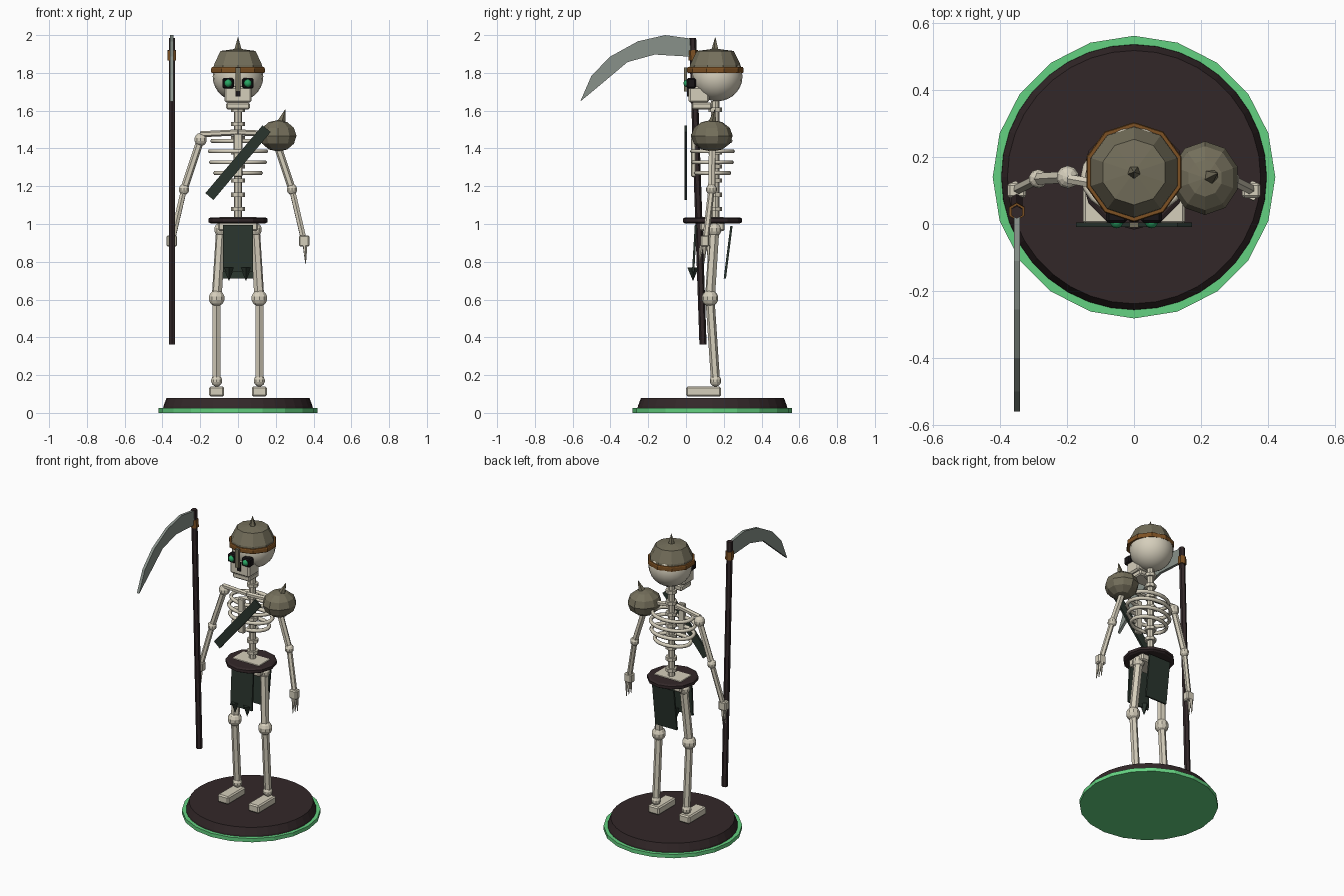
import bpy, bmesh, math
from mathutils import Vector, Matrix

cube = bpy.data.objects.get("Cube")
if cube:
    bpy.data.objects.remove(cube)


def material(name, *rgb):
    color = [(c / 255) ** 2.2 for c in rgb] + [1]
    m = bpy.data.materials.new(name)
    m.use_nodes = True
    m.diffuse_color = color
    m.node_tree.nodes["Principled BSDF"].inputs["Base Color"].default_value = color
    return m


BONE = material("bone", 212, 205, 186)
DARK = material("dark_wood", 54, 44, 45)
GREEN = material("glow_green", 100, 208, 128)
METAL = material("dull_metal", 116, 111, 92)
BRONZE = material("bronze", 124, 82, 40)
CLOTH = material("dark_cloth", 46, 56, 49)
STEEL = material("steel", 135, 144, 137)
BLACK = material("socket_black", 30, 27, 29)
EYE = material("eye_green", 45, 165, 100)


def finish(name, bm, mat, smooth=False):
    bmesh.ops.recalc_face_normals(bm, faces=bm.faces[:])
    me = bpy.data.meshes.new(name)
    bm.to_mesh(me)
    bm.free()
    me.materials.append(mat)
    for p in me.polygons:
        p.use_smooth = smooth
    ob = bpy.data.objects.new(name, me)
    bpy.context.scene.collection.objects.link(ob)
    return ob


def box(name, center, size, mat, bevel=0.0, rot=None):
    bm = bmesh.new()
    bmesh.ops.create_cube(bm, size=1)
    bmesh.ops.scale(bm, vec=size, verts=bm.verts)
    if bevel:
        bmesh.ops.bevel(bm, geom=bm.edges[:], offset=bevel, segments=1, affect='EDGES')
    bm.transform(Matrix.Translation(center) @ (rot or Matrix()))
    return finish(name, bm, mat)


def ball(name, center, radius, mat, seg=10, rings=7, scale=(1, 1, 1), smooth=False):
    bm = bmesh.new()
    bmesh.ops.create_uvsphere(bm, u_segments=seg, v_segments=rings, radius=radius)
    bmesh.ops.scale(bm, vec=scale, verts=bm.verts)
    bm.transform(Matrix.Translation(center))
    return finish(name, bm, mat, smooth)


def rod(name, a, b, r1, mat, r2=None, seg=6):
    # Tapered cylinder running from a to b
    a, b = Vector(a), Vector(b)
    d = b - a
    bm = bmesh.new()
    bmesh.ops.create_cone(bm, cap_ends=True, segments=seg, radius1=r1,
                          radius2=r1 if r2 is None else r2, depth=d.length)
    bm.transform(Matrix.Translation((a + b) / 2) @ d.to_track_quat('Z', 'Y').to_matrix().to_4x4())
    return finish(name, bm, mat)


def lathe(name, profile, center, mat, seg):
    # Closed solid of revolution from (radius, height) pairs
    bm = bmesh.new()
    rings = []
    for r, z in profile:
        rings.append([bm.verts.new((center[0] + r * math.sin(math.tau * i / seg),
                                    center[1] + r * math.cos(math.tau * i / seg), z))
                      for i in range(seg)])
    for lo, hi in zip(rings, rings[1:]):
        for i in range(seg):
            j = (i + 1) % seg
            bm.faces.new((lo[i], lo[j], hi[j], hi[i]))
    bm.faces.new(rings[0])
    bm.faces.new(rings[-1])
    return finish(name, bm, mat)


def rib(name, z, rx, ry, minor=0.012, seg=20, tube=6):
    bm = bmesh.new()
    grid = []
    for i in range(seg):
        a = math.tau * i / seg
        grid.append([bm.verts.new(((rx + minor * math.cos(t)) * math.cos(a),
                                   0.14 + (ry + minor * math.cos(t)) * math.sin(a),
                                   z + minor * math.sin(t)))
                     for t in (math.tau * k / tube for k in range(tube))])
    for i in range(seg):
        n = grid[(i + 1) % seg]
        for k in range(tube):
            m = (k + 1) % tube
            bm.faces.new((grid[i][k], n[k], n[m], grid[i][m]))
    return finish(name, bm, BONE, True)


# Display base
MID = (0, 0.14)
lathe("base_rim", [(0.422, 0), (0.422, 0.025)], MID, GREEN, 20)
lathe("base_disc", [(0.397, 0.02), (0.395, 0.035), (0.378, 0.08)], MID, DARK, 36)

# Legs and arms
for side, s in (("left", 1), ("right", -1)):
    hip, knee, ankle = (s * 0.09, 0.15, 0.97), (s * 0.113, 0.127, 0.607), (s * 0.113, 0.156, 0.17)
    rod(side + "_thigh", hip, knee, 0.027, BONE)
    rod(side + "_shin", knee, ankle, 0.024, BONE)
    ball(side + "_hip_joint", hip, 0.038, BONE)
    ball(side + "_knee", knee, 0.044, BONE)
    ball(side + "_ankle", ankle, 0.031, BONE)
    box(side + "_foot", (s * 0.113, 0.093, 0.113), (0.08, 0.186, 0.052), BONE, 0.008)

    shoulder, elbow, wrist = (s * 0.198, 0.14, 1.447), (s * 0.286, 0.135, 1.183), (s * 0.345, 0.105, 0.93)
    rod(side + "_upper_arm", shoulder, elbow, 0.02, BONE)
    rod(side + "_forearm", elbow, wrist, 0.017, BONE)
    ball(side + "_shoulder", shoulder, 0.035, BONE)
    ball(side + "_elbow", elbow, 0.029, BONE)
    box(side + "_hand", (s * 0.35, 0.1, 0.91), (0.055, 0.045, 0.06), BONE, 0.007)
    for k in (-1, 0, 1):
        rod(side + "_finger", (s * 0.355, 0.1 + k * 0.018, 0.885),
            (s * 0.358, 0.095 + k * 0.025, 0.79), 0.012, BONE, 0.002, 5)
    rod(side + "_collarbone", (s * 0.198, 0.135, 1.475), (0, 0.1, 1.485), 0.016, BONE)

# Torso
rod("spine", (0, 0.155, 0.99), (0, 0.155, 1.65), 0.022, BONE, seg=8)
for i in range(8):
    z = 1.08 + i * 0.075
    rod("vertebra", (0, 0.155, z - 0.011), (0, 0.155, z + 0.011), 0.036, BONE, seg=8)
for z, rx, ry in ((1.44, 0.135, 0.095), (1.385, 0.148, 0.107), (1.327, 0.142, 0.102), (1.27, 0.12, 0.088)):
    rib("rib", z, rx, ry)
box("breastbone", (0, 0.04, 1.365), (0.045, 0.025, 0.23), BONE, 0.005)

# Pelvis, belt and hanging cloths
box("pelvis", (0, 0.14, 1.0), (0.21, 0.13, 0.076), BONE, 0.008)
lathe("belt", [(0.145, 1.003), (0.157, 1.01), (0.157, 1.028), (0.145, 1.035)], MID, DARK, 12)
box("front_cloth", (0, 0.045, 0.87), (0.16, 0.012, 0.25), CLOTH, rot=Matrix.Rotation(-0.06, 4, 'X'))
box("back_cloth", (0, 0.223, 0.85), (0.16, 0.012, 0.28), CLOTH, rot=Matrix.Rotation(-0.125, 4, 'X'))
for x in (-0.048, 0.042):
    rod("cloth_tatter", (x, 0.037, 0.77), (x, 0.037, 0.7), 0.03, CLOTH, 0.001, 4)

# Sash across the chest
box("chest_sash", (0, -0.002, 1.325), (0.056, 0.014, 0.47), CLOTH, rot=Matrix.Rotation(0.7, 4, 'Y'))

# Head
ball("skull", (0, 0.165, 1.78), 0.134, BONE, 20, 14, (1, 1, 0.97), True)
box("upper_jaw", (0, 0.068, 1.685), (0.145, 0.11, 0.085), BONE, 0.01)
box("lower_jaw", (0, 0.083, 1.625), (0.125, 0.105, 0.036), BONE, 0.007)
box("nose_hole", (0, 0.012, 1.705), (0.026, 0.012, 0.06), BLACK)
for s in (-1, 1):
    box("eye_socket", (s * 0.052, 0.028, 1.745), (0.062, 0.05, 0.055), BLACK, 0.008)
    ball("eye", (s * 0.052, 0.008, 1.745), 0.021, EYE, 10, 8, smooth=True)

# Helmet
HEAD = (0, 0.155)
lathe("helmet_band", [(0.147, 1.8), (0.149, 1.806), (0.149, 1.824), (0.146, 1.83)], HEAD, BRONZE, 10)
lathe("helmet", [(0.139, 1.81), (0.134, 1.842), (0.098, 1.916), (0.02, 1.926)], HEAD, METAL, 10)
rod("helmet_spike", (0, 0.155, 1.915), (0, 0.155, 1.988), 0.023, METAL, 0.001, 5)
box("nose_guard", (0, -0.003, 1.765), (0.026, 0.016, 0.125), METAL)

# Shoulder armour
ball("shoulder_guard", (0.212, 0.137, 1.467), 0.11, METAL, 10, 6, (0.93, 1, 0.76))
rod("shoulder_spike", (0.226, 0.14, 1.53), (0.25, 0.152, 1.607), 0.026, METAL, 0.001, 5)

# Scythe
X = -0.35
foot, tip = Vector((X, 0.09, 0.362)), Vector((X, 0.035, 1.985))
rod("scythe_pole", foot, tip, 0.019, DARK)
rod("scythe_binding", foot.lerp(tip, 0.927), foot.lerp(tip, 0.96), 0.026, BRONZE)
outer = [(0.035, 1.98), (-0.11, 2.0), (-0.255, 1.967), (-0.4, 1.887), (-0.5, 1.786), (-0.56, 1.648)]
inner = [(0.035, 1.885), (-0.165, 1.897), (-0.31, 1.857), (-0.435, 1.752), (-0.56, 1.648)]
bm = bmesh.new()
outline = [bm.verts.new((X - 0.009, y, z)) for y, z in outer + inner[-2::-1]]
face = bm.faces.new(outline)
ext = bmesh.ops.extrude_face_region(bm, geom=[face])
bmesh.ops.translate(bm, vec=(0.018, 0, 0),
                    verts=[g for g in ext["geom"] if isinstance(g, bmesh.types.BMVert)])
bmesh.ops.triangulate(bm, faces=[f for f in bm.faces if len(f.verts) > 4])
finish("scythe_blade", bm, STEEL)
